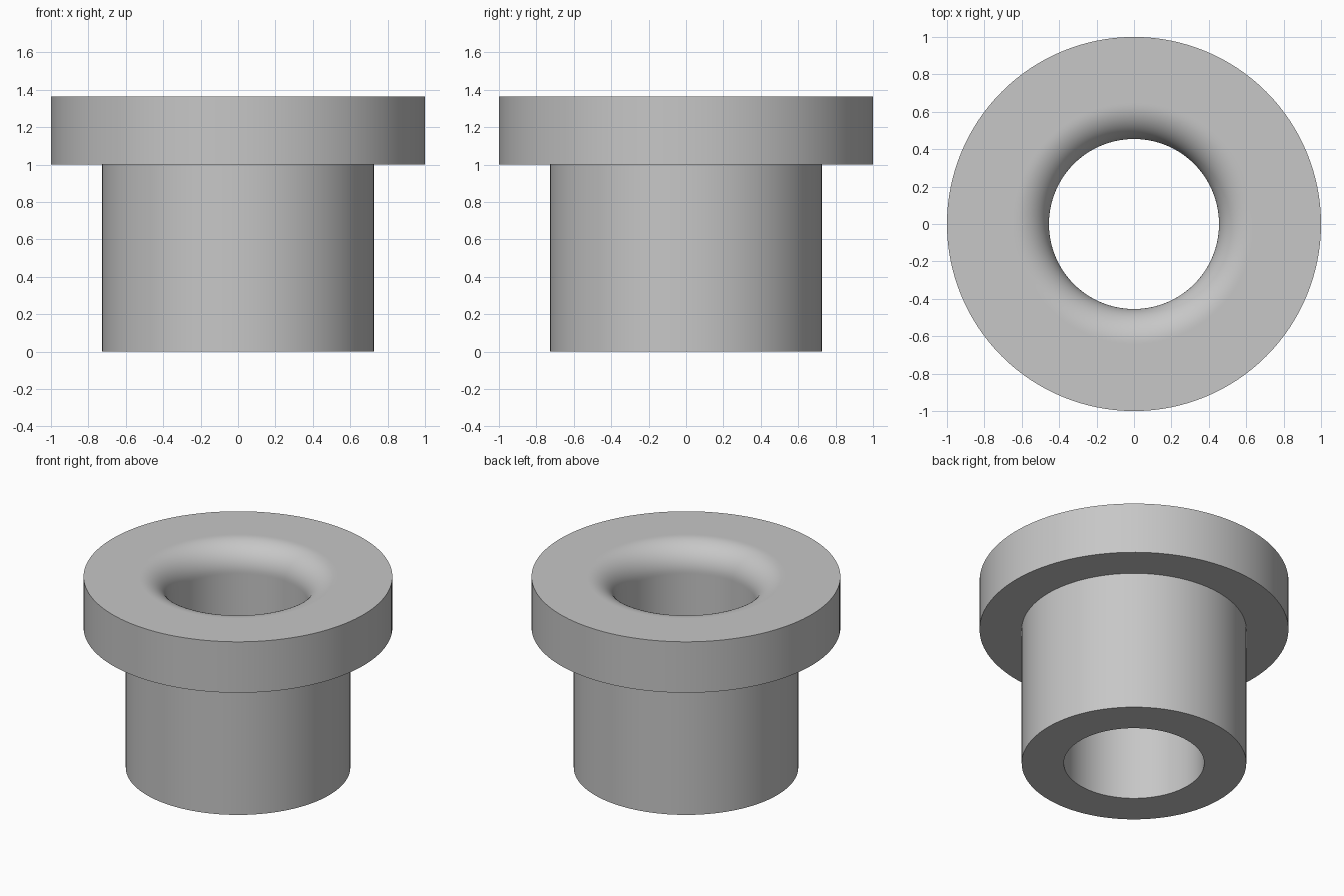
import bpy, bmesh, math
from mathutils import Vector

cube = bpy.data.objects.get("Cube")
if cube:
    bpy.data.objects.remove(cube, do_unlink=True)

BORE, BODY, FLANGE = 0.4545, 0.727, 1.0
SHOULDER, TOP = 1.0, 1.364
FILLET = 0.182
SEGMENTS, ARC_STEPS = 128, 16

# Steel colour
steel = bpy.data.materials.new("grey_steel")
steel.use_nodes = True
colour = (0.57, 0.57, 0.57, 1)
steel.diffuse_color = colour
steel.node_tree.nodes["Principled BSDF"].inputs["Base Color"].default_value = colour

# Half section: body, shoulder, flange, then the rounded mouth into the bore
profile = [(BORE, 0), (BODY, 0), (BODY, SHOULDER), (FLANGE, SHOULDER),
           (FLANGE, TOP), (BORE + FILLET + 0.01, TOP)]
for i in range(ARC_STEPS + 1):
    a = math.pi / 2 * (1 - i / ARC_STEPS)
    profile.append((BORE + FILLET * (1 - math.cos(a)),
                    TOP - FILLET * (1 - math.sin(a))))
profile.append((BORE, TOP - FILLET - 0.01))

# Revolve the closed section around the z axis
bm = bmesh.new()
verts = [bm.verts.new((r, 0, z)) for r, z in profile]
edges = [bm.edges.new((v, verts[(i + 1) % len(verts)])) for i, v in enumerate(verts)]
bmesh.ops.spin(bm, geom=verts + edges, cent=Vector(), axis=Vector((0, 0, 1)),
               angle=math.tau, steps=SEGMENTS, use_merge=True)
bmesh.ops.remove_doubles(bm, verts=bm.verts, dist=0.0001)
bmesh.ops.recalc_face_normals(bm, faces=bm.faces)

mesh = bpy.data.meshes.new("flanged_bushing")
bm.to_mesh(mesh)
bm.free()
mesh.materials.append(steel)
bushing = bpy.data.objects.new("flanged_bushing", mesh)
bpy.context.collection.objects.link(bushing)

# Smooth round walls, sharp rims
bpy.ops.object.select_all(action="DESELECT")
bushing.select_set(True)
bpy.context.view_layer.objects.active = bushing
bpy.ops.object.shade_smooth_by_angle(angle=math.radians(30))
